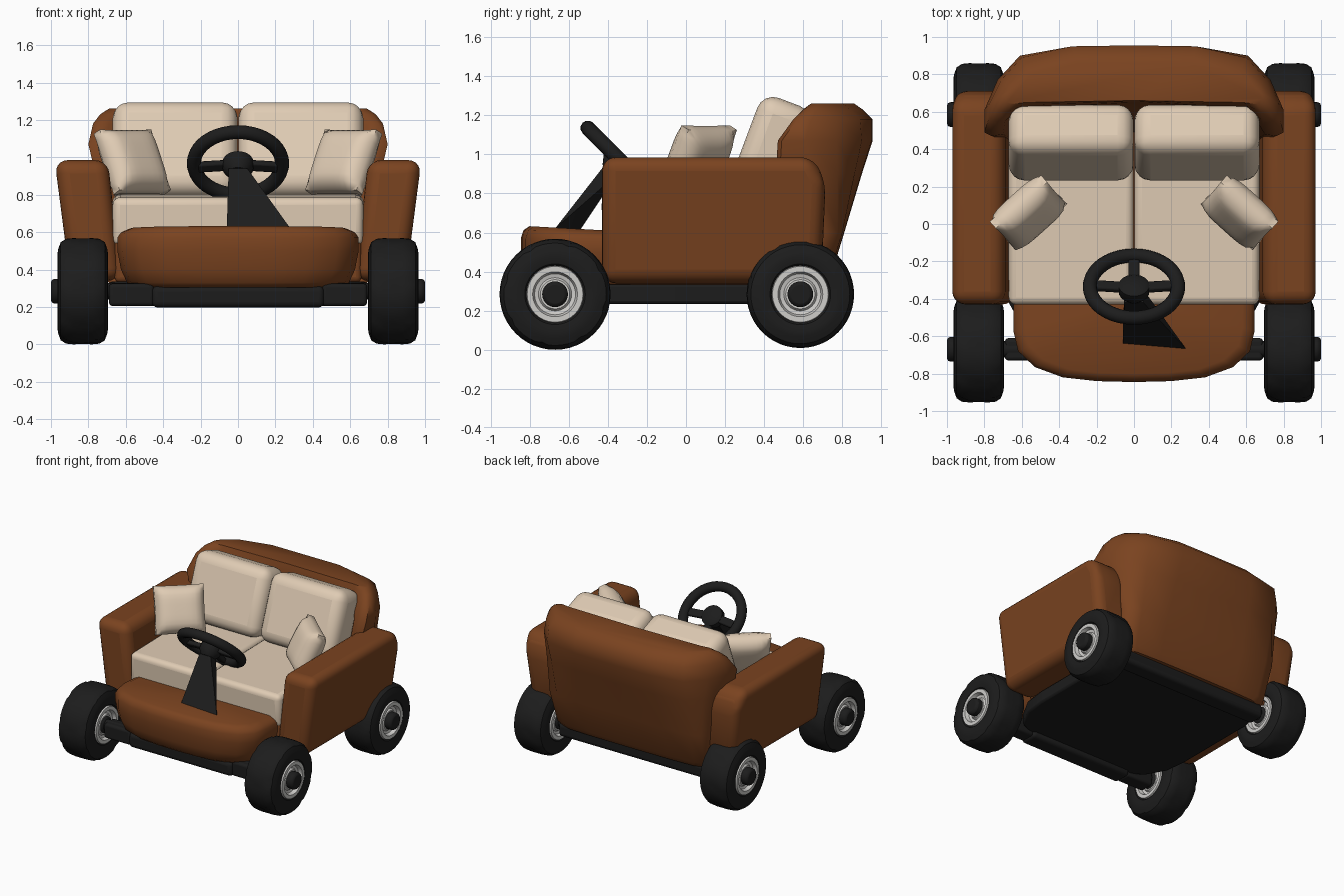
import bpy, bmesh, math
from mathutils import Vector, Matrix, Euler

if "Cube" in bpy.data.objects:
    bpy.data.objects.remove(bpy.data.objects["Cube"])


def material(name, rgb):
    m = bpy.data.materials.new(name)
    m.diffuse_color = (*rgb, 1)
    m.use_nodes = True
    m.node_tree.nodes["Principled BSDF"].inputs["Base Color"].default_value = m.diffuse_color
    return m


BROWN = material("brown leather", (0.195, 0.056, 0.014))
CREAM = material("cream fabric", (0.74, 0.60, 0.455))
BLACK = material("black rubber", (0.012, 0.012, 0.012))
GREY = material("light grey metal", (0.62, 0.61, 0.59))


def finish(name, bm, mat, bevel=0, segs=4, angle=40):
    bmesh.ops.recalc_face_normals(bm, faces=bm.faces)
    me = bpy.data.meshes.new(name)
    bm.to_mesh(me)
    bm.free()
    me.materials.append(mat)
    ob = bpy.data.objects.new(name, me)
    bpy.context.collection.objects.link(ob)
    if bevel:
        b = ob.modifiers.new("round edges", 'BEVEL')
        b.width, b.segments, b.limit_method = bevel, segs, 'ANGLE'
        b.angle_limit = math.radians(25)
    bpy.ops.object.select_all(action='DESELECT')
    ob.select_set(True)
    bpy.context.view_layer.objects.active = ob
    bpy.ops.object.shade_smooth_by_angle(angle=math.radians(angle))
    return ob


def loft(name, rings, mat, closed=False, **kw):
    """Skin a list of equal rings; cap the ends, or join last to first."""
    bm = bmesh.new()
    vs = [[bm.verts.new(p) for p in r] for r in rings]
    n, count = len(vs[0]), len(vs)
    for a in range(count if closed else count - 1):
        r, q = vs[a], vs[(a + 1) % count]
        for i in range(n):
            bm.faces.new((r[i], r[(i + 1) % n], q[(i + 1) % n], q[i]))
    if not closed:
        bm.faces.new(vs[0])
        bm.faces.new(vs[-1])
    return finish(name, bm, mat, **kw)


def box(name, centre, size, mat, rot=(0, 0, 0), bevel=0.0, **kw):
    bm = bmesh.new()
    m = Matrix.Translation(centre) @ Euler(rot).to_matrix().to_4x4() @ Matrix.Diagonal((*size, 1))
    bmesh.ops.create_cube(bm, size=1, matrix=m)
    return finish(name, bm, mat, bevel, **kw)


def mirror_plan(half):
    """Half outline, starting and ending on x = 0, to a full outline."""
    return half + [(-x, y) for x, y in half[-2:0:-1]]


def cylinder_x(name, x0, x1, y, z, r, mat, **kw):
    ring = [(r * math.cos(t * math.pi / 12), r * math.sin(t * math.pi / 12)) for t in range(24)]
    return loft(name, [[(x, y + a, z + b) for a, b in ring] for x in (x0, x1)], mat, **kw)


def lathe_x(name, profile, x, y, z, mat, segs=48, tread=False):
    rings = []
    for i in range(segs):
        a = i * math.tau / segs
        ring = []
        for dx, r in profile:
            if tread and r > 0.26:      # chevron grooves
                if (i + round(abs(dx) / 0.05)) % 6 == 0:
                    r -= 0.008
            ring.append((x + dx, y + r * math.cos(a), z + r * math.sin(a)))
        rings.append(ring)
    return loft(name, rings, mat, closed=True, angle=35)


# Body under the seat
box("seat_base", (0, 0.1, 0.46), (1.32, 1.04, 0.26), BROWN, bevel=0.03)

# Arms: side profile extruded across x, leaning outwards
side = [(-0.43, 0.34), (-0.43, 0.985), (0.65, 0.985), (0.715, 0.86), (0.70, 0.52), (0.62, 0.34)]
for s, tag in ((1, "right"), (-1, "left")):
    rings = [[(s * (x - (0.98 - z) * k), y, z) for y, z in side] for x, k in ((0.695, 0.11), (0.98, 0.13))]
    loft(tag + "_arm", rings, BROWN, bevel=0.085, segs=5)

# Backrest: plan outlines lofted upwards with a backward lean and curled wings
lower = mirror_plan([(0, 0.955), (0.35, 0.953), (0.58, 0.945), (0.66, 0.92), (0.695, 0.86),
                     (0.70, 0.60), (0.68, 0.58), (0.64, 0.58), (0.60, 0.61), (0, 0.64)])
plan = mirror_plan([(0, 0.955), (0.33, 0.95), (0.61, 0.90), (0.73, 0.77), (0.80, 0.61),
                    (0.80, 0.49), (0.76, 0.47), (0.70, 0.48), (0.62, 0.61), (0, 0.64)])
upper = mirror_plan([(0, 0.955), (0.33, 0.95), (0.60, 0.89), (0.71, 0.77), (0.775, 0.64),
                     (0.775, 0.57), (0.75, 0.55), (0.69, 0.55), (0.61, 0.62), (0, 0.65)])
top = mirror_plan([(0, 0.86), (0.30, 0.86), (0.55, 0.80), (0.64, 0.74), (0.68, 0.70),
                   (0.69, 0.67), (0.68, 0.65), (0.66, 0.64), (0.58, 0.65), (0, 0.66)])
levels = [(lower, 0.30, -0.25, 0.95), (lower, 0.34, -0.225, 1), (lower, 0.60, -0.145, 1.02)]
rings = [[(x * k, y + dy, z) for x, y in pl] for pl, z, dy, k in levels]
rings.append([(x * 0.4 + u * 0.6, y * 0.4 + v * 0.6 - 0.055, 0.90) for (x, y), (u, v) in zip(lower, plan)])
rings += [[(x, y, 1.07) for x, y in plan], [(x, y, 1.18) for x, y in upper]]
rings.append([(x * 0.55 + u * 0.45, y * 0.45 + v * 0.55, 1.23) for (x, y), (u, v) in zip(upper, top)])
rings.append([(x, y, 1.26) for x, y in top])
loft("backrest", rings, BROWN, angle=50)

# Footboard with a bowed front
plan = mirror_plan([(0, -0.845), (0.2, -0.84), (0.38, -0.82), (0.53, -0.765), (0.62, -0.68),
                    (0.645, -0.57), (0.645, -0.40), (0, -0.40)])
levels = [(0.305, 0.86), (0.33, 0.92), (0.40, 0.97), (0.50, 1), (0.57, 1), (0.61, 0.97), (0.63, 0.90)]
loft("footboard", [[(x * k, -0.40 + (y + 0.40) * k, z - (0.05 * (y + 0.8) if z > 0.6 else 0))
                    for x, y in plan] for z, k in levels], BROWN, angle=50)

# Seat and back cushions, and the scatter pillows
def pillow(name, centre, size, rot):
    bm = bmesh.new()
    n = 10
    m = Matrix.Translation(centre) @ rot
    for s in (1, -1):
        g = []
        for i in range(n + 1):
            row = []
            for j in range(n + 1):
                u, v = 2 * i / n - 1, 2 * j / n - 1
                t = size[2] / 2 * (0.30 + 0.70 * ((1 - u ** 4) * (1 - v ** 4)) ** 0.6)
                row.append(bm.verts.new(m @ Vector((u * size[0] / 2 * (0.98 + 0.02 * v * v), s * t,
                                                    v * size[1] / 2 * (0.98 + 0.02 * u * u)))))
            g.append(row)
        for i in range(n):
            for j in range(n):
                bm.faces.new((g[i][j], g[i + 1][j], g[i + 1][j + 1], g[i][j + 1]))
    edge = [e for e in bm.edges if e.is_boundary]
    bmesh.ops.bridge_loops(bm, edges=edge)
    return finish(name, bm, CREAM, angle=60)


for s, tag in ((1, "right"), (-1, "left")):
    box(tag + "_seat_cushion", (s * 0.336, 0.06, 0.665), (0.668, 0.98, 0.26), CREAM,
        rot=(0.02, 0, 0), bevel=0.04)
    box(tag + "_back_cushion", (s * 0.336, 0.435, 1.02), (0.668, 0.285, 0.53), CREAM,
        rot=(-0.36, 0, 0), bevel=0.085)
    turn = Matrix.Rotation(-s * math.radians(42), 4, 'Z') @ Matrix.Rotation(math.radians(-26), 4, 'X')
    pillow(tag + "_pillow", (s * 0.565, 0.06, 0.975), (0.37, 0.36, 0.18), turn)

# Chassis plate and cross bars
plan = mirror_plan([(0, -0.66), (0.45, -0.64), (0.58, -0.58), (0.67, -0.42), (0.69, -0.25), (0.69, 0.45),
                    (0.66, 0.62), (0, 0.66)])
loft("chassis", [[(x, y, z) for x, y in plan] for z in (0.235, 0.335)], BLACK, bevel=0.015, segs=2)
box("front_bar", (0, -0.67, 0.255), (0.92, 0.15, 0.115), BLACK, bevel=0.03)
box("rear_bar", (0, 0.61, 0.26), (1.34, 0.14, 0.11), BLACK, bevel=0.03)
for s, tag in ((1, "right"), (-1, "left")):
    box(tag + "_front_mount", (s * 0.57, -0.67, 0.265), (0.24, 0.12, 0.12), BLACK, bevel=0.02)

# Wheels: tyre, rim, hub and axle
for pos, y, r in (("front", -0.67, 0.284), ("rear", 0.585, 0.275)):
    z = 0.284
    cylinder_x(pos + "_axle", -0.9, 0.9, y, z, 0.045, BLACK)
    for s, tag in ((1, "right"), (-1, "left")):
        x = s * 0.83
        half = [(0.05, r), (0.09, r - 0.004), (0.118, r - 0.022), (0.132, r - 0.06),
                (0.136, 0.19), (0.128, 0.155), (0.11, 0.14)]
        tyre = [(-a, b) for a, b in half[::-1]] + [(0, r)] + half
        lathe_x(f"{pos}_{tag}_tyre", tyre, x, y, z, BLACK, tread=True)
        half = [(0.115, 0.147), (0.133, 0.143), (0.133, 0.115), (0.105, 0.105), (0.10, 0.085),
                (0.115, 0.075), (0.115, 0.03)]
        rim = [(-a, b) for a, b in half[::-1]] + half
        lathe_x(f"{pos}_{tag}_rim", rim, x, y, z, GREY, segs=32)
        cylinder_x(f"{pos}_{tag}_hub", s * 0.70, s * 1.0, y, z, 0.066, BLACK, bevel=0.018, segs=2)

# Steering wheel: rim, hub and three spokes, tilted to the driver
tilt = Matrix.Translation((0, -0.328, 0.975)) @ Matrix.Rotation(math.radians(-45), 4, 'X')
rings = []
for i in range(40):
    a = i * math.tau / 40
    rings.append([tilt @ Vector(((0.236 + 0.038 * math.cos(b)) * math.cos(a),
                                 (0.236 + 0.038 * math.cos(b)) * math.sin(a), 0.038 * math.sin(b) - 0.01))
                  for b in [k * math.tau / 12 for k in range(12)]])
loft("steering_rim", rings, BLACK, closed=True)
loft("steering_hub", [[tilt @ Vector((r * math.cos(k * math.tau / 24), r * math.sin(k * math.tau / 24), h))
                       for k in range(24)]
                      for r, h in ((0.05, -0.09), (0.082, -0.05), (0.082, 0.0), (0.06, 0.015))], BLACK)
for i, deg in enumerate((5, 90, 175)):
    bm = bmesh.new()
    bmesh.ops.create_cube(bm, size=1, matrix=tilt @ Matrix.Rotation(math.radians(deg), 4, 'Z')
                          @ Matrix.Translation((0.14, 0, -0.02)) @ Matrix.Diagonal((0.19, 0.06, 0.035, 1)))
    finish(f"steering_spoke_{i + 1}", bm, BLACK, bevel=0.01, segs=2)

# Steering column flaring to the footboard
bm = bmesh.new()
for p in [(-0.05, -0.42, 0.94), (0.05, -0.42, 0.94), (0.05, -0.35, 0.90), (-0.05, -0.35, 0.90),
          (-0.06, -0.64, 0.62), (0.28, -0.67, 0.62), (0.09, -0.55, 0.60), (-0.06, -0.55, 0.60)]:
    bm.verts.new(p)
bmesh.ops.convex_hull(bm, input=bm.verts)
finish("steering_column", bm, BLACK)
